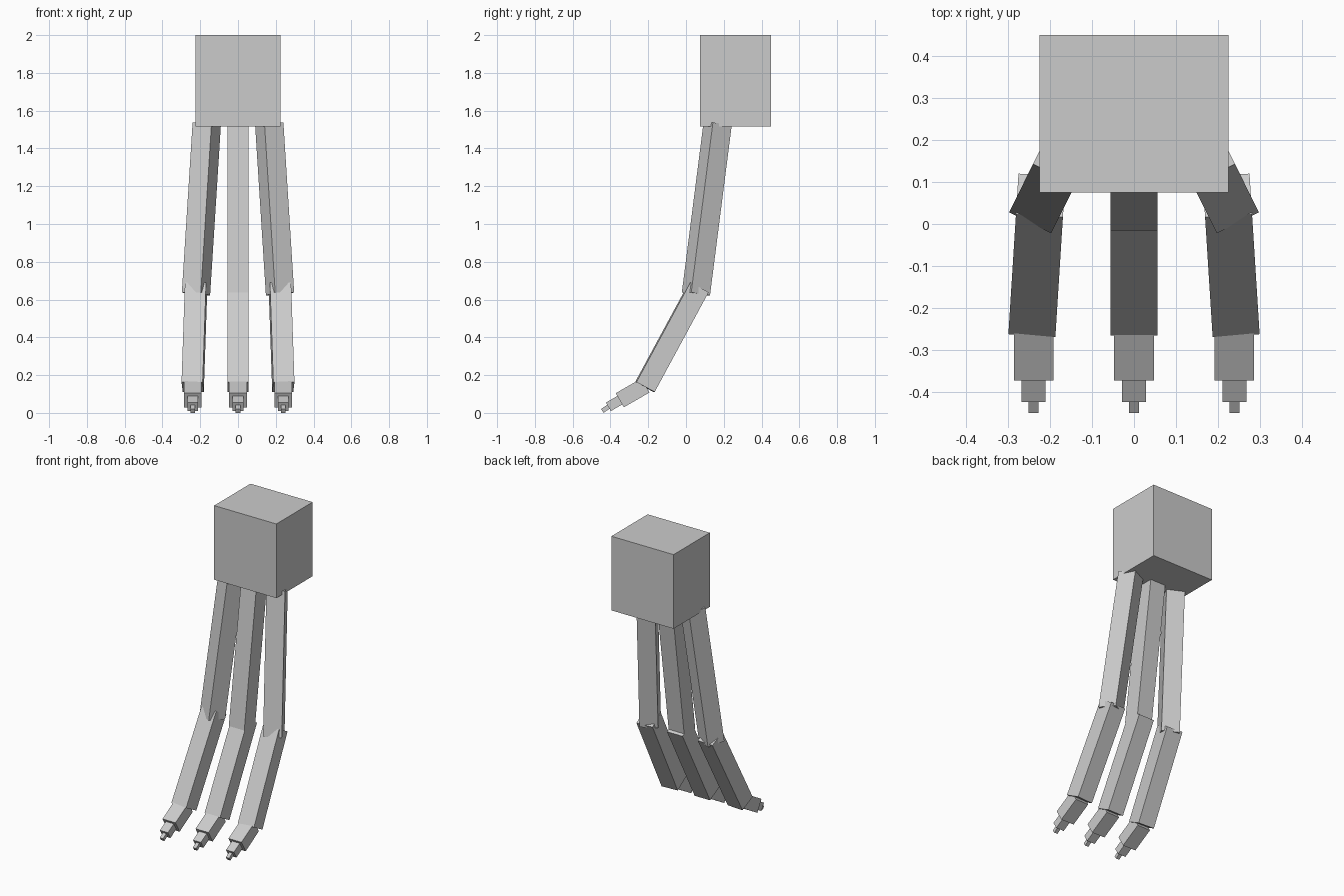
import bpy
from mathutils import Vector, Matrix

if "Cube" in bpy.data.objects:
    bpy.data.objects.remove(bpy.data.objects["Cube"])

grey = bpy.data.materials.new("light grey")
grey.diffuse_color = (0.6, 0.6, 0.6, 1)
grey.use_nodes = True
grey.node_tree.nodes["Principled BSDF"].inputs["Base Color"].default_value = grey.diffuse_color


def block(name, matrix):
    """Unit cube placed by a matrix."""
    bpy.ops.mesh.primitive_cube_add(size=1)
    ob = bpy.context.object
    ob.name = name
    ob.data.transform(matrix)
    ob.data.materials.append(grey)
    return ob


def beam(name, a, b, width, depth):
    """Box running from a to b, its width kept horizontal."""
    a, b = Vector(a), Vector(b)
    axis = (a - b).normalized()
    side = Vector((0, 0, 1)).cross(axis).normalized()
    front = axis.cross(side)
    rot = Matrix((side, front, axis)).transposed().to_4x4()
    size = Matrix.Diagonal((width, depth, (a - b).length, 1))
    return block(name, Matrix.Translation((a + b) / 2) @ rot @ size)


# Upper block
block("upper_block", Matrix.Translation((0, 0.2625, 1.7575))
      @ Matrix.Diagonal((0.45, 0.375, 0.485, 1)))

# Three jointed limbs; the outer two splay sideways
for s, label in ((-1, "left"), (0, "middle"), (1, "right")):
    end_y = 0.0525 if s else 0.04
    beam(label + "_upper_limb", (0.1655 * s, 0.1675, 1.53),
         (0.2225 * s, end_y, 0.63), 0.112, 0.112)
    beam(label + "_lower_limb", (0.222 * s, 0.068, 0.665),
         (0.240 * s, -0.2175, 0.137), 0.112, 0.11)
    # Stepped tip, each part narrower than the one before
    x = 0.239 * s
    beam(label + "_foot", (x, -0.215, 0.145), (x, -0.3505, 0.067), 0.094, 0.086)
    beam(label + "_toe", (x, -0.3505, 0.067), (x, -0.411, 0.032), 0.057, 0.052)
    beam(label + "_tip", (x, -0.411, 0.032), (x, -0.443, 0.0105), 0.024, 0.024)
